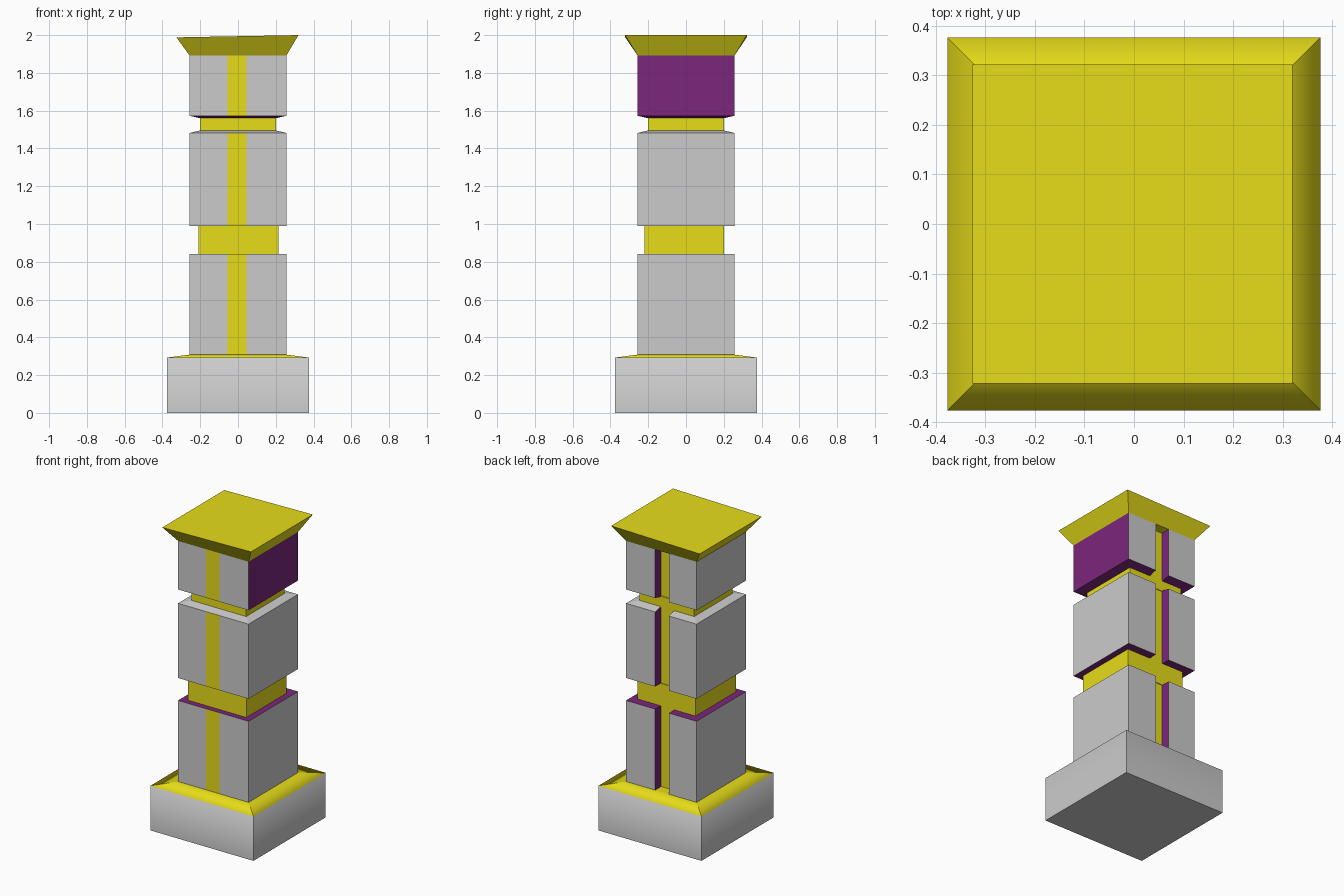
import bpy, bmesh

if "Cube" in bpy.data.objects:
    bpy.data.objects.remove(bpy.data.objects["Cube"])

def material(name, rgb):
    m = bpy.data.materials.new(name)
    m.diffuse_color = (*rgb, 1)
    m.use_nodes = True
    m.node_tree.nodes["Principled BSDF"].inputs["Base Color"].default_value = m.diffuse_color
    return m

GREY = material("stone_grey", (0.8, 0.8, 0.8))
YELLOW = material("yellow", (0.8, 0.72, 0.01))
PURPLE = material("purple", (0.2, 0.02, 0.2))
G, Y, P = 0, 1, 2

def loft(name, rings, paint, smooth=False):
    """Skin rings of matching points; paint(normal, centre) picks the colour."""
    bm = bmesh.new()
    loops = [[bm.verts.new(p) for p in r] for r in rings]
    n = len(loops[0])
    for a, b in zip(loops, loops[1:]):
        for i in range(n):
            j = (i + 1) % n
            bm.faces.new((a[i], a[j], b[j], b[i]))
    bm.faces.new(loops[0][::-1])
    bm.faces.new(loops[-1])
    bmesh.ops.recalc_face_normals(bm, faces=bm.faces)
    for f in bm.faces:
        f.material_index = paint(f.normal, f.calc_center_median())
        f.smooth = smooth and abs(f.normal.z) < 0.999
    if smooth:  # keep the four corners, the floor and the top crisp
        for a, b in zip(loops, loops[1:]):
            for u, v in zip(a, b):
                bm.edges.get((u, v)).smooth = False
        for l in (loops[0], loops[-1]):
            for i in range(n):
                bm.edges.get((l[i], l[(i + 1) % n])).smooth = False
    me = bpy.data.meshes.new(name)
    bm.to_mesh(me)
    bm.free()
    for m in (GREY, YELLOW, PURPLE):
        me.materials.append(m)
    ob = bpy.data.objects.new(name, me)
    bpy.context.collection.objects.link(ob)
    return ob

def rect(x0, x1, y0, y1, z):
    return [(x0, y0, z), (x1, y0, z), (x1, y1, z), (x0, y1, z)]

def square(h, z):
    return rect(-h, h, -h, h, z)

# Column section: front stripe and a groove down the back
H, S0, S1, FLOOR = 0.257, -0.055, 0.045, 0.195
def section(h, z):
    return [(-h, -h, z), (S0, -h, z), (S1, -h, z), (h, -h, z), (h, h, z),
            (S1, h, z), (S1, FLOOR, z), (S0, FLOOR, z), (S0, h, z), (-h, h, z)]

def block_paint(top, bottom, right=G):
    def paint(n, c):
        if n.z > 0.5:
            return top
        if n.z < -0.5:
            return bottom
        if abs(n.y) > 0.9 and abs(c.x) < 0.02:
            return Y                      # stripe and groove floor
        if abs(n.x) > 0.9 and abs(c.x) < 0.1:
            return P                      # groove walls
        return right if n.x > 0.9 else G
    return paint

# Plinth with shallow yellow top
loft("plinth", [square(0.376, 0), square(0.376, 0.293), square(H, 0.308)],
     lambda n, c: Y if n.z > 0.5 else G, smooth=True)

# Three column blocks
loft("lower_block", [section(H, 0.305), section(H, 0.842)], block_paint(P, G))
loft("middle_block", [section(H, 0.99), section(H, 1.482), section(0.2, 1.495)],
     block_paint(G, P))
loft("upper_block", [section(0.2, 1.56), section(H, 1.573), section(H, 1.895)],
     block_paint(G, P, right=P))

# Yellow necks between the blocks
yellow = lambda n, c: Y
loft("lower_neck", [rect(-0.21, 0.215, -0.22, 0.2, z) for z in (0.842, 0.99)], yellow)
loft("upper_neck", [square(0.2, z) for z in (1.49, 1.565)], yellow)

# Flared cap, its top tilting slightly to the left
top = [(x, y, 1.988 if x < 0 else 2.0) for x, y, _ in rect(-0.326, 0.32, -0.322, 0.322, 0)]
loft("cap", [square(H, 1.893), top], yellow)
